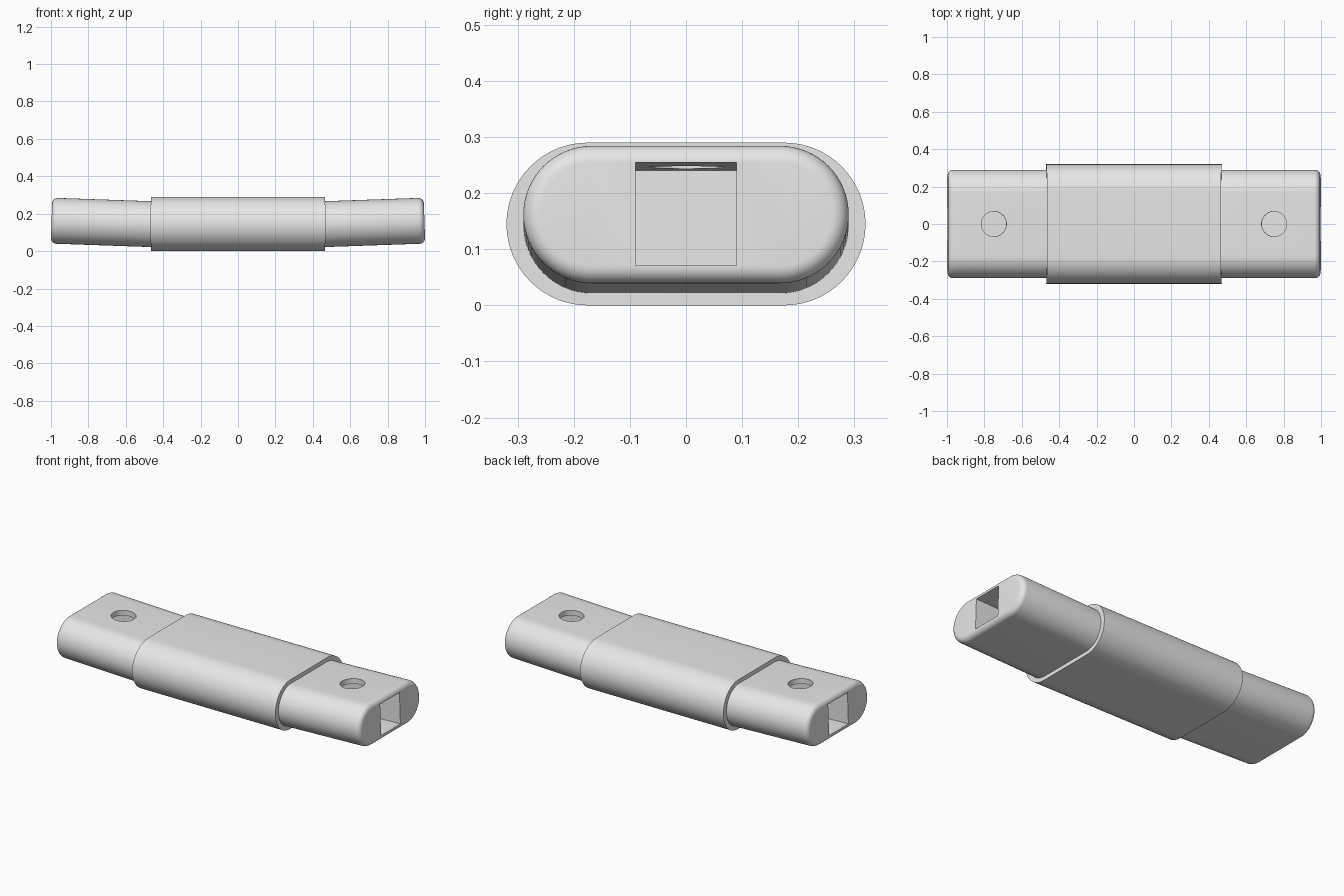
import bpy, bmesh, math
from mathutils import Matrix, Vector

if "Cube" in bpy.data.objects:
    bpy.data.objects.remove(bpy.data.objects["Cube"], do_unlink=True)

TILT = math.radians(2)
# Places arm-space geometry (x along the arm) into the model
ARM = Matrix.Translation((0, 0, 0.128)) @ Matrix.Rotation(-TILT, 4, "Y")

grey = bpy.data.materials.new("light grey")
grey.use_nodes = True
grey.diffuse_color = (0.8, 0.8, 0.8, 1)
grey.node_tree.nodes["Principled BSDF"].inputs["Base Color"].default_value = (0.8, 0.8, 0.8, 1)


def make_object(name, bm, matrix):
    bmesh.ops.recalc_face_normals(bm, faces=bm.faces)
    bm.transform(matrix)
    mesh = bpy.data.meshes.new(name)
    bm.to_mesh(mesh)
    bm.free()
    mesh.materials.append(grey)
    obj = bpy.data.objects.new(name, mesh)
    bpy.context.collection.objects.link(obj)
    return obj


def activate(obj):
    bpy.ops.object.select_all(action="DESELECT")
    obj.select_set(True)
    bpy.context.view_layer.objects.active = obj


def stadium_prism(x0, x1, radius, half_width, steps=32):
    """Flat tube with rounded sides, running along x."""
    bm = bmesh.new()
    ring = []
    for side in (1, -1):
        for i in range(steps + 1):
            a = -math.pi / 2 + math.pi * i / steps
            y = side * (half_width - radius + radius * math.cos(a))
            ring.append(bm.verts.new((x0, y, side * radius * math.sin(a))))
    cap = bm.faces.new(ring)
    out = bmesh.ops.extrude_face_region(bm, geom=[cap])["geom"]
    moved = [g for g in out if isinstance(g, bmesh.types.BMVert)]
    bmesh.ops.translate(bm, verts=moved, vec=(x1 - x0, 0, 0))
    if not cap.is_valid or all(cap not in e.link_faces for e in ring[0].link_edges):
        bm.faces.new(ring)
    return bm


def apply_modifier(obj, kind, **settings):
    mod = obj.modifiers.new(kind.title(), kind)
    for key, value in settings.items():
        setattr(mod, key, value)
    activate(obj)
    bpy.ops.object.modifier_apply(modifier=mod.name)


def cut(obj, cutter):
    apply_modifier(obj, "BOOLEAN", object=cutter, operation="DIFFERENCE", solver="EXACT")
    bpy.data.objects.remove(cutter, do_unlink=True)


# Centre sleeve, its ends square to the tilted arms
bm = stadium_prism(-0.47, 0.47, 0.145, 0.32)
for v in bm.verts:
    v.co.x -= math.copysign(v.co.z * math.tan(TILT), v.co.x)
sleeve = make_object("centre_sleeve", bm, Matrix.Translation((0, 0, 0.145)))

# Arm with a rounded outer rim
END = 0.9975
bm = stadium_prism(0.3, END, 0.1225, 0.29)
rim = [e for e in bm.edges if all(abs(v.co.x - END) < 1e-4 for v in e.verts)]
bmesh.ops.bevel(bm, geom=rim, offset=0.03, segments=8, profile=0.5, affect="EDGES")
arms = make_object("tilted_arms", bm, ARM)

# Square pocket in the arm end
bm = bmesh.new()
bmesh.ops.create_cube(bm, size=1)
bmesh.ops.scale(bm, verts=bm.verts, vec=(0.535, 0.18, 0.183))
bmesh.ops.translate(bm, verts=bm.verts, vec=(0.8325, 0, 0))
cut(arms, make_object("pocket_cutter", bm, ARM))

# Round hole from the top into the pocket
bm = bmesh.new()
bmesh.ops.create_cone(bm, cap_ends=True, segments=48, radius1=0.067, radius2=0.067, depth=0.2)
bmesh.ops.translate(bm, verts=bm.verts, vec=(0.754, 0, 0.12))
cut(arms, make_object("hole_cutter", bm, ARM))

# Second arm by mirroring
apply_modifier(arms, "MIRROR", use_axis=(True, False, False), use_mirror_merge=False)

for obj in (sleeve, arms):
    activate(obj)
    bpy.ops.object.shade_smooth_by_angle(angle=math.radians(30))
